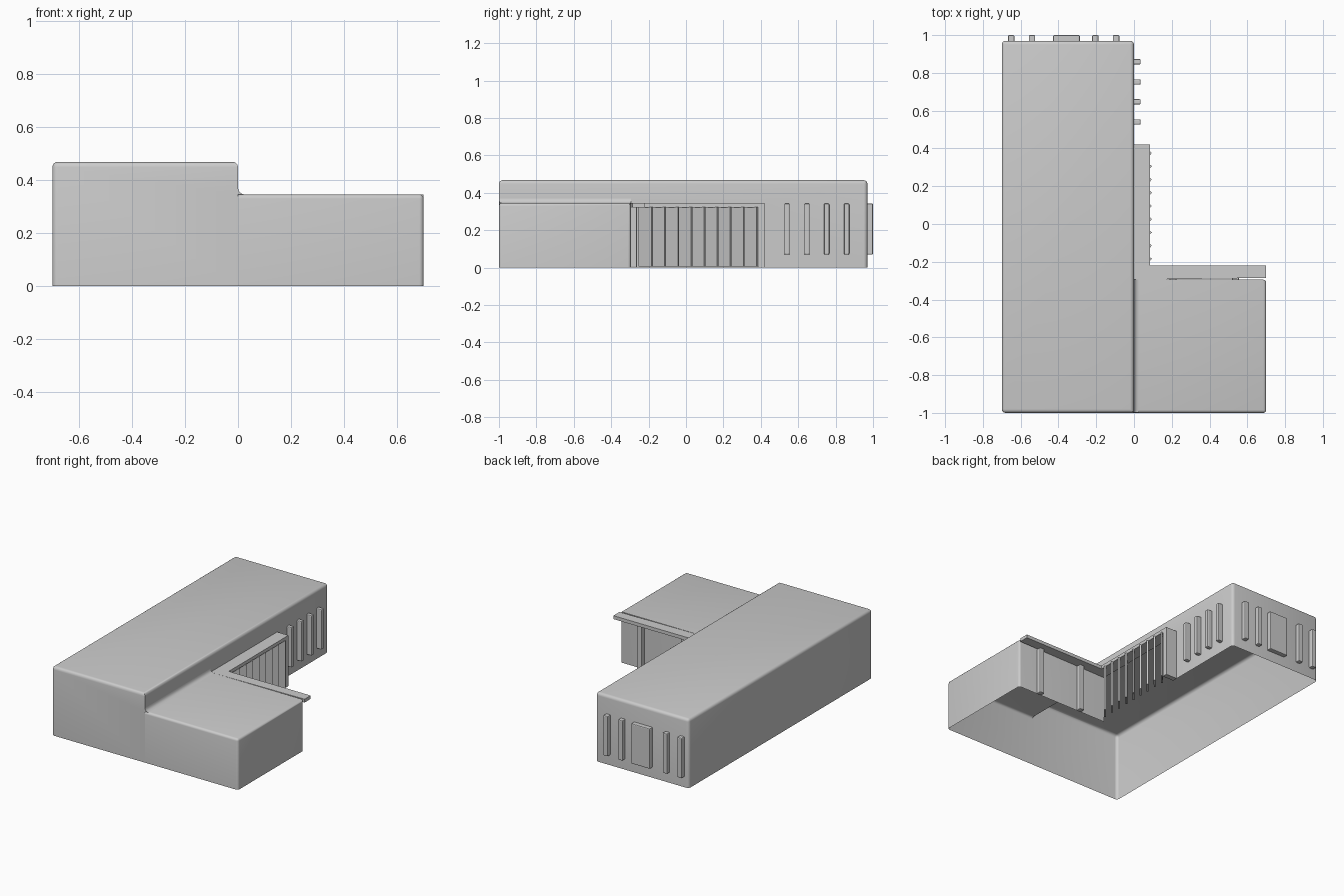
import bpy, bmesh, math
from mathutils import Vector

if "Cube" in bpy.data.objects:
    bpy.data.objects.remove(bpy.data.objects["Cube"])

TALL, LOW = 0.468, 0.345      # roof heights
BACK, PORCH = 0.97, -0.295    # back wall of the tall wing, back wall of the low wing


def finish(name, bm, smooth=True):
    bmesh.ops.recalc_face_normals(bm, faces=bm.faces)
    me = bpy.data.meshes.new(name)
    bm.to_mesh(me)
    bm.free()
    ob = bpy.data.objects.new(name, me)
    bpy.context.collection.objects.link(ob)
    if smooth:
        bpy.ops.object.select_all(action='DESELECT')
        bpy.context.view_layer.objects.active = ob
        ob.select_set(True)
        bpy.ops.object.shade_smooth_by_angle(angle=math.radians(35))
    return ob


def shell(name, points, faces, edges, radius=0.02):
    """Thin open-bottomed shell with rounded edges; points are named."""
    bm = bmesh.new()
    v = {k: bm.verts.new(p) for k, p in points.items()}
    for f in faces:
        bm.faces.new([v[k] for k in f.split()])
    picked = [bm.edges.get([v[k] for k in e.split()]) for e in edges]
    bmesh.ops.bevel(bm, geom=[e for e in picked if e], offset=radius,
                    offset_type='OFFSET', segments=4, profile=0.5, affect='EDGES')
    return finish(name, bm)


def prism(name, outline, z0, z1):
    bm = bmesh.new()
    f = bm.faces.new([bm.verts.new((x, y, z0)) for x, y in outline])
    ext = bmesh.ops.extrude_face_region(bm, geom=[f])
    top = [g for g in ext['geom'] if isinstance(g, bmesh.types.BMVert)]
    bmesh.ops.translate(bm, verts=top, vec=(0, 0, z1 - z0))
    return finish(name, bm, False)


def block(name, x0, x1, y0, y1, z0, z1, bevel=0.0):
    ob = prism(name, [(x0, y0), (x1, y0), (x1, y1), (x0, y1)], z0, z1)
    if bevel:
        m = ob.modifiers.new("rounding", 'BEVEL')
        m.width, m.segments = bevel, 2
    return ob


# tall wing: hollow underneath, side wall opens into the low wing and screen
shell("tall_wing", {
    "a0": (-0.7, -1, 0), "a1": (-0.7, -1, TALL),
    "b0": (0, -1, 0), "bl": (0, -1, LOW), "b1": (0, -1, TALL),
    "pl": (0, 0.42, LOW), "p0": (0, 0.42, 0),
    "d0": (0, BACK, 0), "d1": (0, BACK, TALL),
    "e0": (-0.7, BACK, 0), "e1": (-0.7, BACK, TALL)},
    ["a0 b0 bl b1 a1", "bl pl p0 d0 d1 b1", "d0 e0 e1 d1", "e0 a0 a1 e1", "a1 b1 d1 e1"],
    ["a1 b1", "b1 d1", "d1 e1", "e1 a1", "a0 a1", "d0 d1", "e0 e1"])

# low wing: open underneath and toward the tall wing
shell("low_wing", {
    "b0": (0, -1, 0), "b1": (0, -1, LOW), "f0": (0.7, -1, 0), "f1": (0.7, -1, LOW),
    "g0": (0.7, PORCH, 0), "g1": (0.7, PORCH, LOW),
    "c0": (0, PORCH, 0), "c1": (0, PORCH, LOW)},
    ["b0 f0 f1 b1", "f0 g0 g1 f1", "g0 c0 c1 g1", "b1 f1 g1 c1"],
    ["b1 f1", "f1 g1", "f0 f1", "g0 g1"], 0.016)

# concave fillet where the low roof meets the tall wall
bm = bmesh.new()
R = 0.025
arc = [(R - R * math.sin(t), LOW + R - R * math.cos(t))
       for t in [i * math.pi / 8 for i in range(5)]]
prof = arc + [(0, LOW)]
ends = [[bm.verts.new((x, y, z)) for x, z in prof] for y in (-0.998, PORCH)]
for e in ends:
    bm.faces.new(e)
for i in range(len(arc) - 1):
    bm.faces.new((ends[0][i], ends[0][i + 1], ends[1][i + 1], ends[1][i]))
finish("roof_fillet", bm)

# L-shaped canopy slab
prism("canopy", [(0, PORCH), (0.7, PORCH + 0.01), (0.7, -0.22), (0.085, -0.22),
                 (0.085, 0.42), (0, 0.42)], 0.322, LOW)

# end panel of the screen
block("screen_end_panel", 0, 0.085, 0.385, 0.42, 0, 0.325)

# angled screen fins
for k in range(9):
    y = -0.18 + 0.07 * k
    inner, outer = Vector((0.03, y - 0.07)), Vector((0.09, y))
    d = (outer - inner).normalized()
    n = Vector((-d.y, d.x)) * 0.006
    prism(f"screen_fin_{k + 1}", [inner - n, outer - n, outer + n, inner + n], 0.005, 0.325)

# side windows
for i, y in enumerate((0.54, 0.647, 0.752, 0.859)):
    block(f"side_window_{i + 1}", -0.01, 0.035, y - 0.014, y + 0.014, 0.07, 0.343, 0.006)

# back windows and wide centre panel
for i, x in enumerate((-0.65, -0.54, -0.205, -0.095)):
    block(f"back_window_{i + 1}", x - 0.017, x + 0.017, BACK - 0.01, 1, 0.07, 0.343, 0.006)
block("back_panel", -0.428, -0.287, BACK - 0.01, 1, 0.07, 0.343, 0.006)

# pilasters under the porch
for i, x in enumerate((0.207, 0.537)):
    block(f"porch_pilaster_{i + 1}", x - 0.018, x + 0.018, PORCH - 0.005, -0.262, 0, 0.325, 0.006)
